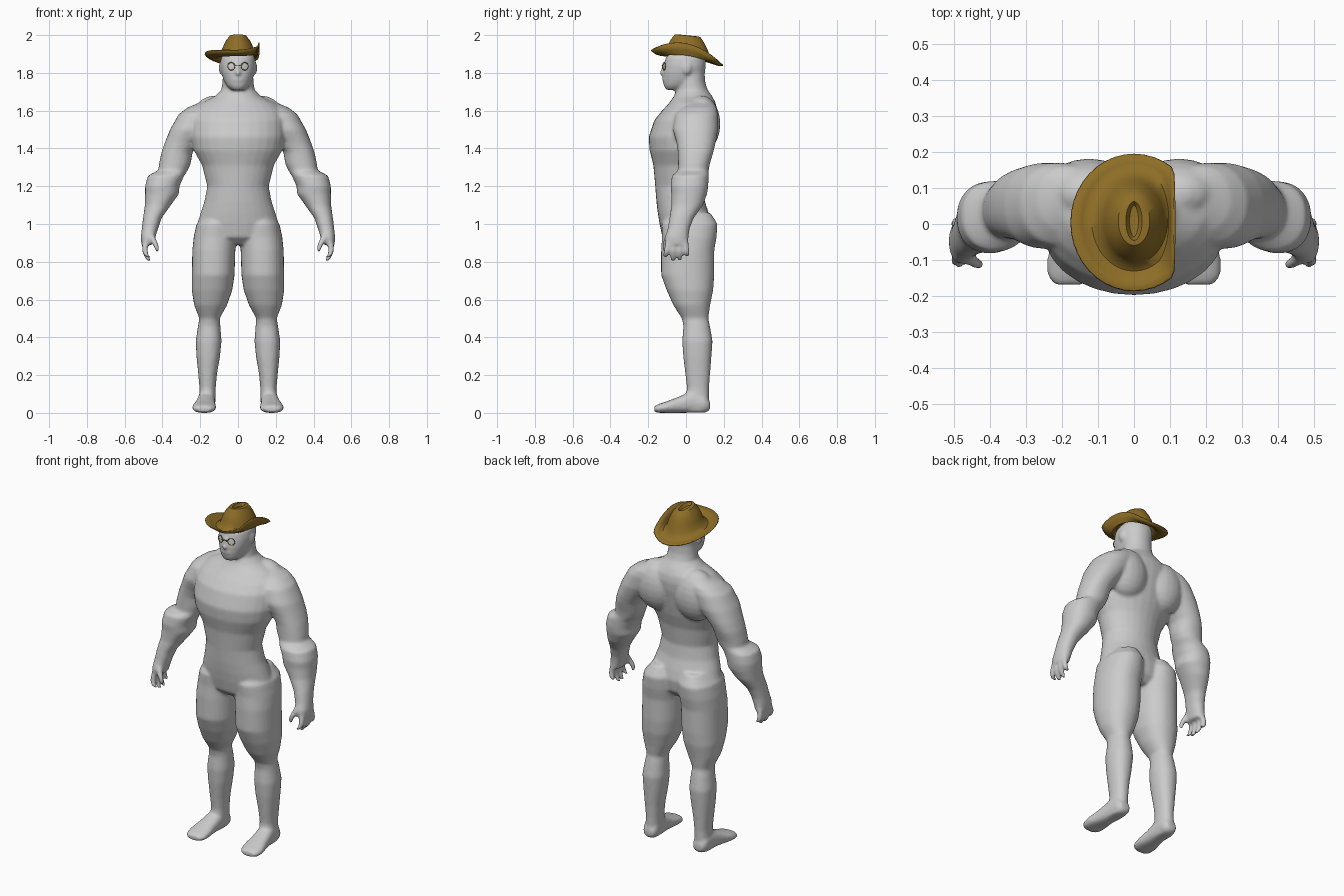
import bpy, bmesh, math
from mathutils import Matrix, Vector

if "Cube" in bpy.data.objects:
    bpy.data.objects.remove(bpy.data.objects["Cube"])


def material(name, rgb):
    m = bpy.data.materials.new(name)
    m.diffuse_color = (*rgb, 1)
    m.use_nodes = True
    m.node_tree.nodes["Principled BSDF"].inputs["Base Color"].default_value = m.diffuse_color
    return m


GREY = material("body grey", (0.6, 0.6, 0.6))
BROWN = material("hat brown", (0.27, 0.155, 0.02))


def add_object(name, mesh, mat, angle=None):
    ob = bpy.data.objects.new(name, mesh)
    bpy.context.collection.objects.link(ob)
    mesh.materials.clear()
    mesh.materials.append(mat)
    mesh.shade_smooth()
    if angle:
        mesh.set_sharp_from_angle(angle=math.radians(angle))
    return ob


def skin(bm, rings):
    """Bridge rings of points and cap both ends."""
    loops = [[bm.verts.new(p) for p in r] for r in rings]
    n = len(loops[0])
    faces = []
    for a, b in zip(loops, loops[1:]):
        for i in range(n):
            j = (i + 1) % n
            faces.append(bm.faces.new((a[i], a[j], b[j], b[i])))
    return loops, faces


def loft(bm, sections, side=1, along_y=False, power=2.2, n=28):
    """Sections are (u0, u1, v0, v1, position) limits of rounded rings."""
    rings = []
    for u0, u1, v0, v1, h in sections:
        ring = []
        for i in range(n):
            t = math.tau * i / n
            c, s = math.cos(t), math.sin(t)
            u = (u0 + u1) / 2 + (u1 - u0) / 2 * math.copysign(abs(c) ** (2 / power), c)
            v = (v0 + v1) / 2 + (v1 - v0) / 2 * math.copysign(abs(s) ** (2 / power), s)
            ring.append((side * u, h, v) if along_y else (side * u, v, h))
        rings.append(ring)
    loops, faces = skin(bm, rings)
    faces += [bm.faces.new(loops[0]), bm.faces.new(loops[-1])]
    bmesh.ops.recalc_face_normals(bm, faces=faces)


def ball(bm, centre, radii):
    mat = Matrix.Translation(centre) @ Matrix.Diagonal((*radii, 1))
    bmesh.ops.create_uvsphere(bm, u_segments=20, v_segments=12, radius=1, matrix=mat)


def symmetric(rows):
    return [(-w, w, y0, y1, z) for w, y0, y1, z in rows]


bm = bmesh.new()

# Torso and neck: half width, front, back, height
loft(bm, symmetric([
    (.12, -.08, .09, .89), (.20, -.125, .125, .93), (.215, -.14, .135, 1.0),
    (.198, -.15, .12, 1.06), (.178, -.157, .10, 1.12), (.163, -.163, .09, 1.20),
    (.19, -.173, .105, 1.31), (.235, -.193, .13, 1.39), (.25, -.198, .145, 1.46),
    (.25, -.168, .162, 1.55), (.235, -.127, .165, 1.60), (.195, -.09, .158, 1.64),
    (.125, -.065, .14, 1.675), (.088, -.05, .115, 1.71), (.083, -.045, .102, 1.75),
    (.08, -.04, .10, 1.79)]), power=2)

# Head
loft(bm, symmetric([
    (.035, -.105, -.02, 1.71), (.058, -.118, .03, 1.73), (.076, -.122, .09, 1.76),
    (.088, -.122, .10, 1.80), (.094, -.116, .105, 1.84), (.09, -.108, .103, 1.88),
    (.07, -.075, .08, 1.91), (.03, -.03, .04, 1.93)]))
ball(bm, (0, -.122, 1.80), (.015, .019, .016))
ball(bm, (0, -.116, 1.825), (.01, .014, .03))
ball(bm, (0, -.118, 1.765), (.03, .009, .01))

LEG = [
    (.04, .17, -.09, .13, 1.06), (.01, .22, -.13, .167, 1.0), (.008, .235, -.127, .162, .93),
    (.014, .242, -.132, .15, .86), (.018, .245, -.132, .15, .73), (.03, .245, -.103, .144, .65),
    (.058, .232, -.067, .128, .57), (.097, .205, -.022, .118, .50), (.093, .212, -.014, .127, .46),
    (.087, .224, -.02, .141, .38), (.095, .22, -.015, .135, .30), (.112, .21, -.003, .127, .20),
    (.118, .204, .005, .122, .13), (.12, .207, -.005, .122, .07), (.13, .205, -.02, .115, .005)]
FOOT = [
    (.135, .195, .015, .06, .127), (.12, .21, 0, .10, .10), (.12, .215, 0, .115, .03),
    (.12, .227, 0, .085, -.04), (.115, .242, 0, .062, -.10), (.12, .24, 0, .047, -.145),
    (.14, .222, .006, .036, -.168)]
ARM = [
    (.08, .20, .02, .14, 1.645), (.08, .27, -.025, .162, 1.615), (.09, .315, -.06, .17, 1.58),
    (.14, .36, -.07, .17, 1.50), (.205, .388, -.05, .157, 1.43), (.24, .405, -.043, .145, 1.38),
    (.25, .418, -.042, .127, 1.32), (.265, .422, -.042, .12, 1.285), (.285, .478, -.075, .12, 1.255),
    (.31, .492, -.082, .118, 1.20), (.312, .492, -.078, .112, 1.16), (.355, .493, -.077, .09, 1.10),
    (.405, .503, -.088, .04, 1.03), (.425, .51, -.098, .018, .97), (.437, .514, -.112, .014, .93),
    (.45, .512, -.105, .01, .89)]
# Finger tips: y at the knuckle, y at the tip, tip height
FINGERS = [(-.093, -.108, .822), (-.062, -.07, .802), (-.03, -.033, .806), (-.002, .006, .828)]

for side in (1, -1):
    loft(bm, LEG, side)
    loft(bm, FOOT, side, along_y=True, power=2.4)
    loft(bm, ARM, side)
    # Shoulder blade and ear
    ball(bm, (side * .125, .085, 1.53), (.13, .097, .15))
    ball(bm, (side * .092, .005, 1.825), (.011, .022, .032))
    # Fingers
    for y0, y1, tip in FINGERS:
        path = [(.487, y0, .91, .016), (.494, (y0 + y1) / 2, .865, .0155),
                (.487, y1, .835, .0145), (.470, y1, tip, .010)]
        loft(bm, [(x - r, x + r, y - r, y + r, z) for x, y, z, r in path], side, n=12)
    # Thumb
    path = [(.462, -.09, .945, .019), (.440, -.108, .90, .016), (.430, -.112, .875, .014), (.426, -.11, .85, .009)]
    loft(bm, [(x - r, x + r, y - r, y + r, z) for x, y, z, r in path], side, n=12)

# Fuse all body parts into one smooth skin
rough = bpy.data.meshes.new("body_parts")
bm.to_mesh(rough)
bm.free()
temp = bpy.data.objects.new("body_parts", rough)
bpy.context.collection.objects.link(temp)
fuse = temp.modifiers.new("fuse", 'REMESH')
fuse.mode = 'VOXEL'
fuse.voxel_size = .008
soften = temp.modifiers.new("soften", 'SMOOTH')
soften.factor = .5
soften.iterations = 9
deps = bpy.context.evaluated_depsgraph_get()
body_mesh = bpy.data.meshes.new_from_object(temp.evaluated_get(deps))
bpy.data.objects.remove(temp)
add_object("body", body_mesh, GREY)

# Hat: creased crown flowing into a brim folded up on one side
N = 40
rings = []
for rx, ry, z in [(.004, .03, 1.978), (.014, .045, 1.98), (.024, .055, 1.996), (.042, .066, 1.994),
                  (.062, .085, 1.968), (.08, .105, 1.93), (.092, .115, 1.895)]:
    rings.append([Vector((rx * math.cos(math.tau * i / N),
                          .008 + ry * math.sin(math.tau * i / N),
                          z - .1 * ry * math.sin(math.tau * i / N))) for i in range(N)])
base = rings[-1]
for t in (.3, .65, 1):
    ring = []
    for i, p in enumerate(base):
        c, s = math.cos(math.tau * i / N), math.sin(math.tau * i / N)
        lift = .075 if c > 0 else .022
        edge = Vector((min(.175 * c, .104 + .008 * c), .005 + .19 * s, 1.88 - .04 * s + lift * c * c))
        q = p.lerp(edge, t)
        q.z -= .05 * t * (1 - t) + .012 * (1 - t)
        ring.append(q)
    rings.append(ring)
bm = bmesh.new()
loops, _ = skin(bm, rings)
bm.faces.new(loops[0])
bmesh.ops.recalc_face_normals(bm, faces=bm.faces)
hat_mesh = bpy.data.meshes.new("hat")
bm.to_mesh(hat_mesh)
bm.free()
hat = add_object("hat", hat_mesh, BROWN, 45)
thick = hat.modifiers.new("thickness", 'SOLIDIFY')
thick.thickness = .006
thick.offset = 0

# Round spectacle rims and their bridge
bm = bmesh.new()
for side in (1, -1):
    place = Matrix.Translation((side * .036, -.116, 1.835)) @ Matrix.Rotation(side * .35, 4, 'Z')
    rings = []
    for i in range(24):
        a = math.tau * i / 24
        rings.append([place @ Vector(((.02 + .002 * math.cos(b)) * math.cos(a), .002 * math.sin(b),
                                      (.02 + .002 * math.cos(b)) * math.sin(a)))
                      for b in (math.tau * k / 6 for k in range(6))])
    skin(bm, rings + [rings[0]])
bmesh.ops.create_cube(bm, size=1, matrix=Matrix.Translation((0, -.127, 1.84)) @ Matrix.Diagonal((.036, .006, .004, 1)))
bmesh.ops.remove_doubles(bm, verts=bm.verts, dist=1e-5)
bmesh.ops.recalc_face_normals(bm, faces=bm.faces)
rims = bpy.data.meshes.new("spectacles")
bm.to_mesh(rims)
bm.free()
add_object("spectacles", rims, BROWN, 40)
